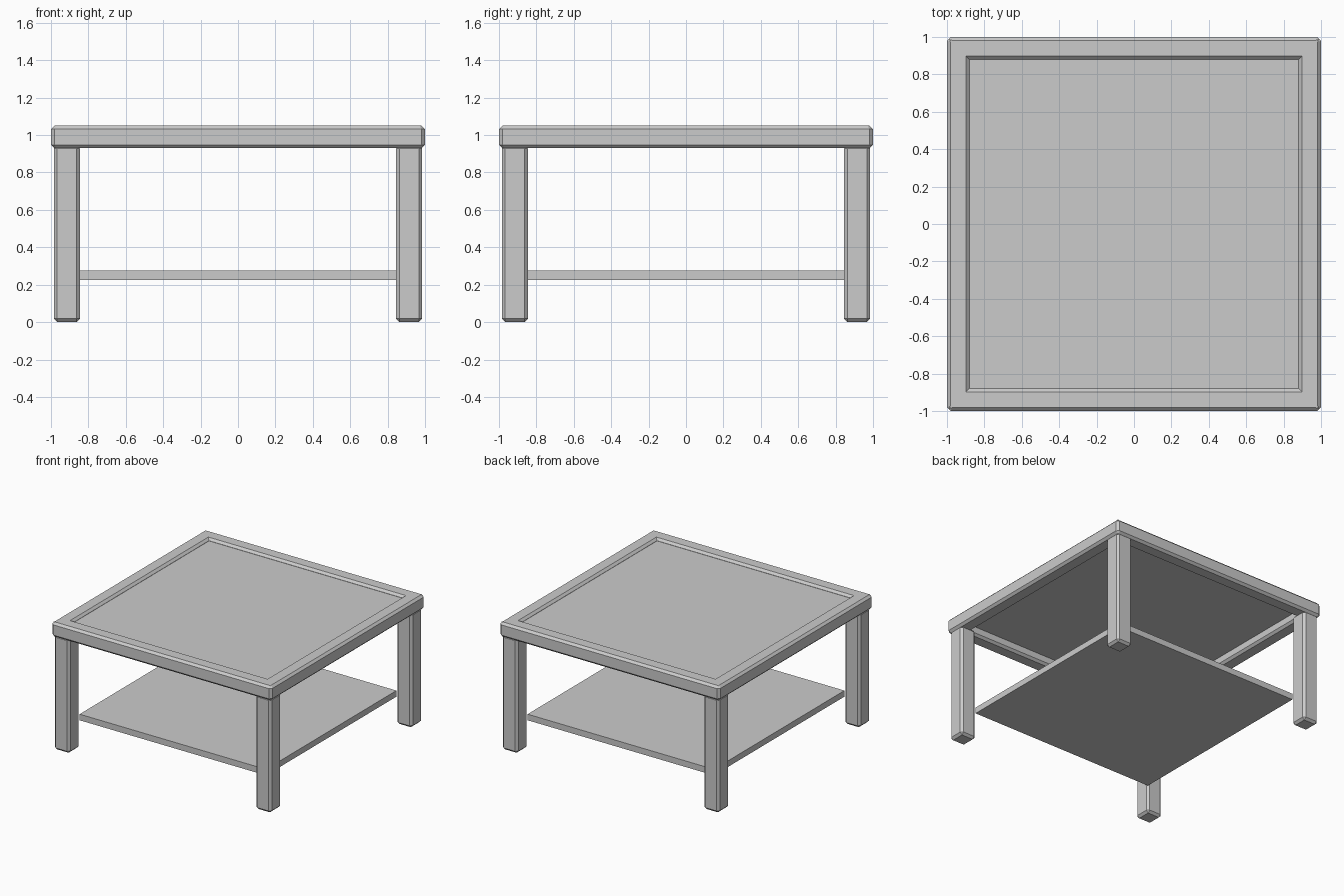
import bpy, bmesh

cube = bpy.data.objects.get("Cube")
if cube:
    bpy.data.objects.remove(cube, do_unlink=True)

# One plain grey for the whole table
GREY = (0.6, 0.6, 0.6, 1.0)
grey = bpy.data.materials.new("plain grey")
grey.use_nodes = True
grey.diffuse_color = GREY
grey.node_tree.nodes["Principled BSDF"].inputs["Base Color"].default_value = GREY


def finish(name, bm):
    bmesh.ops.recalc_face_normals(bm, faces=bm.faces)
    mesh = bpy.data.meshes.new(name)
    bm.to_mesh(mesh)
    bm.free()
    mesh.materials.append(grey)
    obj = bpy.data.objects.new(name, mesh)
    bpy.context.collection.objects.link(obj)
    return obj


def chamfer(bm, edges, width):
    bmesh.ops.bevel(bm, geom=edges, offset=width, offset_type='OFFSET',
                    segments=1, profile=0.5, affect='EDGES')


def box(name, x, y, half, z0, z1, bevel=0.0):
    bm = bmesh.new()
    bmesh.ops.create_cube(bm, size=1)
    for v in bm.verts:
        v.co = (x + v.co.x * 2 * half, y + v.co.y * 2 * half,
                z0 if v.co.z < 0 else z1)
    if bevel:
        chamfer(bm, bm.edges[:], bevel)
    return finish(name, bm)


def square_frame(name, outer, inner, z0, z1):
    bm = bmesh.new()
    corners = [(-1, -1), (1, -1), (1, 1), (-1, 1)]
    # Section corners swept round the square
    section = [(outer, z0), (outer, z1), (inner, z1), (inner, z0)]
    rings = [[bm.verts.new((cx * r, cy * r, z)) for cx, cy in corners]
             for r, z in section]
    for i in range(4):
        a, b = rings[i], rings[(i + 1) % 4]
        for j in range(4):
            k = (j + 1) % 4
            bm.faces.new((a[j], a[k], b[k], b[j]))
    bmesh.ops.recalc_face_normals(bm, faces=bm.faces)

    # Wide chamfer on the outer corners, then narrow ones on all rims
    def upright(e):
        return abs(e.verts[0].co.z - e.verts[1].co.z) > 0.01
    chamfer(bm, [e for e in bm.edges
                 if upright(e) and abs(e.verts[0].co.x) > inner + 0.01], 0.02)
    rims = [e for e in bm.edges if not upright(e)
            and e.calc_face_angle(0) > 0.5]
    chamfer(bm, rims, 0.018)
    return finish(name, bm)


# Top: raised frame around a recessed panel
square_frame("top_frame", 1.0, 0.88, 0.93, 1.05)
box("top_panel", 0, 0, 0.885, 1.0, 1.03)

# Legs
for sy, depth in ((-1, "front"), (1, "back")):
    for sx, side in ((-1, "right"), (1, "left")):
        box(f"{depth}_{side}_leg", sx * 0.915, sy * 0.915, 0.07, 0.0, 0.945, 0.018)

# Lower shelf between the legs
box("lower_shelf", 0, 0, 0.847, 0.225, 0.275)
